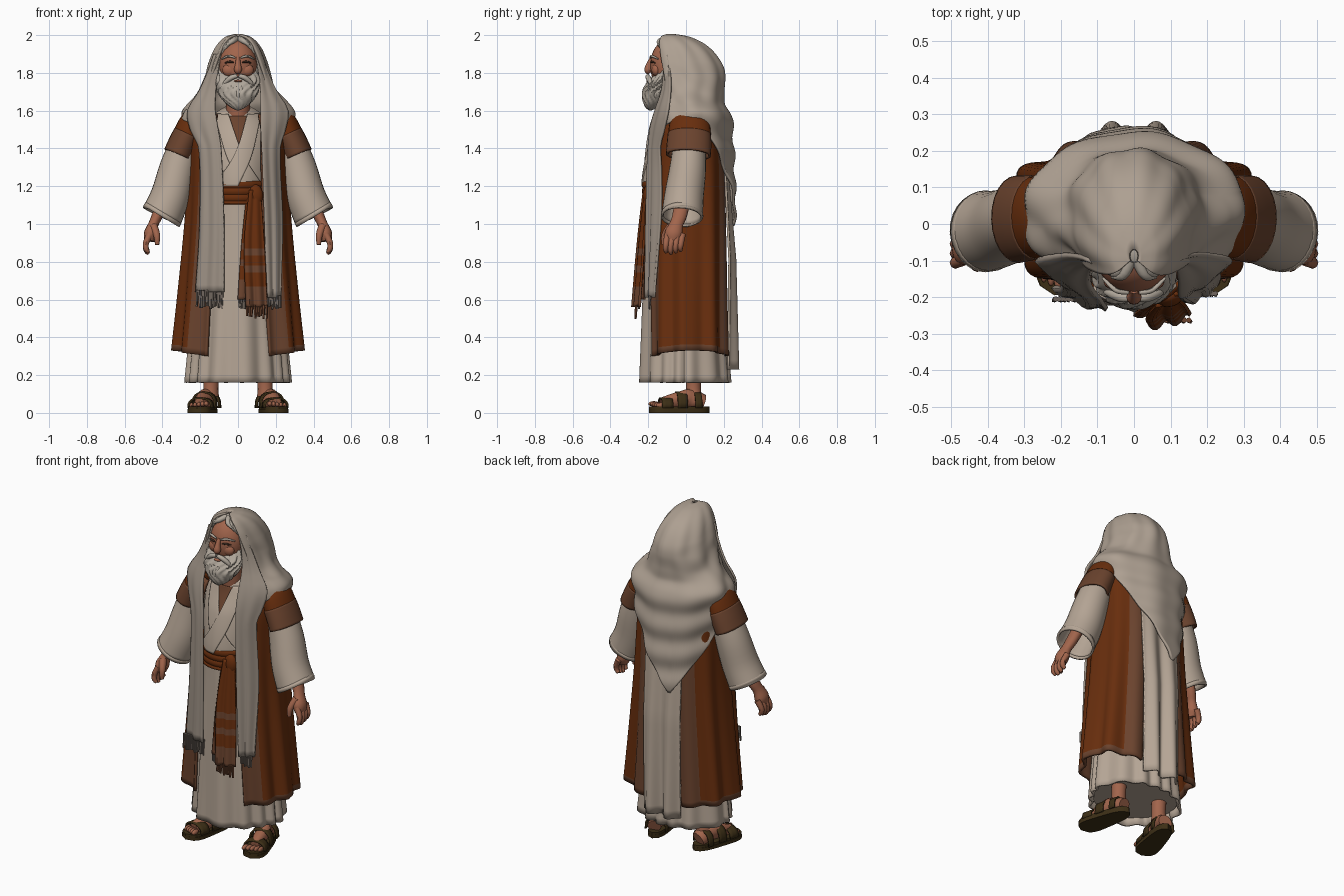
import bpy, bmesh, math, random
from math import sin, cos, pi, sqrt
from mathutils import Vector, Matrix

random.seed(4)
if "Cube" in bpy.data.objects:
    bpy.data.objects.remove(bpy.data.objects["Cube"])


def material(name, *rgb):
    m = bpy.data.materials.new(name)
    m.use_nodes = True
    m.diffuse_color = (*rgb, 1)
    m.node_tree.nodes["Principled BSDF"].inputs["Base Color"].default_value = (*rgb, 1)
    return m


CREAM = material("robe_cream", .46, .375, .3)
SHAWL = material("shawl_cream", .42, .35, .285)
BORDER = material("shawl_border", .34, .285, .235)
BROWN = material("coat_brown", .138, .027, .004)
TRIM = material("trim_brown", .145, .056, .027)
SKIN = material("skin", .36, .13, .072)
HAIR = material("hair_grey", .44, .39, .33)
LEATHER = material("sandal_leather", .046, .028, .008)
FRINGE = material("fringe_grey", .16, .13, .11)
DARK = material("eye_dark", .05, .025, .015)


def finish(name, bm, mats, thick=0):
    bmesh.ops.recalc_face_normals(bm, faces=bm.faces)
    mesh = bpy.data.meshes.new(name)
    bm.to_mesh(mesh)
    bm.free()
    ob = bpy.data.objects.new(name, mesh)
    bpy.context.collection.objects.link(ob)
    for m in mats:
        mesh.materials.append(m)
    if thick:
        mod = ob.modifiers.new("thickness", "SOLIDIFY")
        mod.thickness, mod.offset = thick, 0


def sheet(name, fn, nu, nv, mats, closed=False, thick=.012, rule=None):
    """Grid surface from fn(u, v); rule(u, v) picks the material."""
    bm = bmesh.new()
    cols = nu if closed else nu + 1
    g = [[bm.verts.new(fn(i / nu, j / nv)) for i in range(cols)] for j in range(nv + 1)]
    for j in range(nv):
        for i in range(nu):
            k = (i + 1) % cols
            f = bm.faces.new((g[j][i], g[j][k], g[j + 1][k], g[j + 1][i]))
            if rule:
                f.material_index = rule((i + .5) / nu, (j + .5) / nv)
    finish(name, bm, mats, thick)


def at(rows, z):
    """Smoothly interpolated row of a table at height z (rows run downward)."""
    n = len(rows) - 1
    z = min(rows[0][0], max(rows[n][0], z))
    i = next(k for k in range(n) if z >= rows[k + 1][0])
    a, b, p, q = rows[i], rows[i + 1], rows[max(i - 1, 0)], rows[min(i + 2, n)]
    h = b[0] - a[0]
    t = (z - a[0]) / h
    out = []
    for k in range(1, len(a)):
        m0, m1 = (b[k] - p[k]) / (b[0] - p[0]) * h, (q[k] - a[k]) / (q[0] - a[0]) * h
        d = b[k] - a[k]
        out.append(a[k] + m0 * t + (3 * d - 2 * m0 - m1) * t * t + (m0 + m1 - 2 * d) * t ** 3)
    return out


def tube(name, pts, mat, sides=12, flat=1, cap=True, thick=0, smooth=4):
    """Round tube through (x, y, z, radius) points."""
    p = [Vector(q) for q in pts]
    e = [p[0]] + p + [p[-1]]
    path = []
    for a, b, c, d in zip(e, e[1:], e[2:], e[3:]):
        for k in range(smooth):
            t = k / smooth
            path.append(b + (c - a) * t / 2 + (a - b * 2.5 + c * 2 - d / 2) * t * t
                        + ((b - c) * 1.5 + (d - a) / 2) * t ** 3)
    path.append(p[-1])
    bm, rings = bmesh.new(), []
    for i, c in enumerate(path):
        d = (path[min(i + 1, len(path) - 1)] - path[max(i - 1, 0)]).to_3d().normalized()
        s = d.cross(Vector((0, 1, .01))).normalized()
        w = s.cross(d)
        rings.append([bm.verts.new(c.to_3d() + c.w * (s * cos(2 * pi * k / sides) * flat
                      + w * sin(2 * pi * k / sides))) for k in range(sides)])
    for r, q in zip(rings, rings[1:]):
        for k in range(sides):
            n = (k + 1) % sides
            bm.faces.new((r[k], r[n], q[n], q[k]))
    if cap:
        bm.faces.new(rings[0])
        bm.faces.new(rings[-1])
    finish(name, bm, [mat], thick)


def blob(name, loc, size, mat):
    bm = bmesh.new()
    bmesh.ops.create_uvsphere(bm, u_segments=24, v_segments=14, radius=1,
                              matrix=Matrix.LocRotScale(Vector(loc), None, Vector(size)))
    finish(name, bm, [mat])


# Height tables: z, half width, front depth, back depth
ROBE = [(1.62, .06, .1, .05), (1.54, .17, .12, .13), (1.42, .2, .17, .15), (1.25, .19, .205, .15),
        (1.1, .19, .208, .15), (.6, .23, .222, .19), (.16, .27, .235, .225)]
COAT = [(1.58, .22, .15, .17), (1.5, .25, .18, .19), (1.3, .255, .2, .205), (1.0, .27, .207, .212),
        (.6, .305, .207, .217), (.3, .335, .203, .222)]
FRONT = [(1.93, .15, .115, 0), (1.8, .19, .112, 0), (1.7, .235, .12, 0), (1.6, .3, .15, 0),
         (1.5, .29, .18, 0), (1.3, .262, .205, 0), (1.0, .275, .215, 0), (.6, .305, .218, 0)]


def depth(rows, z, c):
    """Body y for the cosine c; the robe front is pointed, the coat back flattened."""
    _, yf, yb = at(rows, z)
    if c > 0:
        return yb * c ** (.6 if rows is COAT else 1)
    return -yf * (-c) ** (1.45 if rows is ROBE else 1)


def around(rows, z, phi, grow=0):
    """Point on a body table; phi 0 is the back, pi the front."""
    return Vector(((at(rows, z)[0] + grow) * sin(phi), depth(rows, z, cos(phi)) + grow * cos(phi), z))


def drape(name, rows, gap, mats, surface=FRONT, rule=None, fold=0, lean=0, thick=.012):
    """Cloth band on the front of a surface; rows are z, x0, x1."""
    def fn(u, v):
        z = rows[0][0] + (rows[-1][0] - rows[0][0]) * v
        x0, x1 = at(rows, z)
        x = x0 + (x1 - x0) * u
        c = sqrt(max(.02, 1 - (x / at(surface, z)[0]) ** 2))
        return x, depth(surface, z, -c) - gap - lean * v - fold * sin(u * 4 * pi) * (.3 + v), z
    sheet(name, fn, 14, 34, mats, thick=thick, rule=rule)


def fringe(name, x0, x1, y, z, drop, mat, n=9):
    for i in range(n):
        x = x0 + (x1 - x0) * i / (n - 1)
        tube(name, [(x, y, z, .008), (x + random.uniform(-.006, .006), y - .004,
             z - drop * random.uniform(.8, 1.05), .006)], mat, 5, smooth=1)


# Robe with pleats that deepen toward the hem
def robe_fn(u, v):
    z, phi = 1.62 - 1.46 * v, 2 * pi * u
    return around(ROBE, z, phi, .017 * max(0, (v - .35)) * sin(15 * phi + 2 * sin(3 * phi)))


sheet("robe", robe_fn, 150, 40, [CREAM], closed=True)
sheet("robe_underside", lambda u, v: around(ROBE, .2, 2 * pi * u, -.22 * v - .01), 40, 3,
      [CREAM], closed=True, thick=0)
sheet("robe_back_panel", lambda u, v: (-.12 + .24 * u, .205 + .035 * min(1, 2 * v) + .01 * v
      - (.004 + .022 * v) * cos(u * 4 * pi), 1.4 - 1.17 * v), 36, 24, [CREAM])

# Chest: under-shirt patch and crossed lapels
drape("shirt_patch", [(1.57, -.07, .07), (1.36, -.005, .005)], .01, [TRIM], ROBE, thick=.006)
drape("right_lapel", [(1.58, -.12, -.05), (1.36, -.06, .03), (1.2, .02, .13)], .016, [CREAM], ROBE)
drape("left_lapel", [(1.58, .05, .12), (1.36, -.02, .07), (1.2, -.13, .0)], .022, [CREAM], ROBE)

# Sash around the waist and its two hanging tails
sheet("sash", lambda u, v: around(ROBE, 1.225 - .12 * v, 2 * pi * u, .014 + .006 * abs(sin(3.5 * pi * v))),
      60, 14, [BROWN], closed=True)
blob("sash_knot", (.09, -.2, 1.15), (.042, .027, .06), BROWN)
tail_rule = lambda u, v: int(.49 < v < .56 or .64 < v < .72 or v > .82)
drape("sash_tail_inner", [(1.2, .05, .12), (.9, .02, .13), (.6, .0, .14)], .003, [BROWN, TRIM],
      fold=.005, lean=.025, rule=tail_rule)
drape("sash_tail_outer", [(1.18, .06, .12), (.9, .035, .14), (.56, .045, .155)], .016, [BROWN, TRIM],
      fold=.008, lean=.045, rule=tail_rule)
fringe("sash_fringe", .05, .15, -.263, .57, .07, TRIM)
fringe("sash_fringe", .005, .06, -.245, .61, .06, FRINGE, 5)

# Paired parts
for s, side in ((1, "left_"), (-1, "right_")):
    P = lambda pts: [(s * x, y, z, r) for x, y, z, r in pts]

    def coat_fn(u, v):
        z = 1.58 - 1.28 * v + .03 * v * sin(u * pi)
        phi = .38 + (pi - .89) * u
        p = around(COAT, z, phi, .016 * v * sin(u * 8 * pi))
        return s * p.x, p.y, p.z
    sheet(side + "coat_panel", coat_fn, 60, 40, [BROWN, TRIM], thick=.016,
          rule=lambda u, v: int(u < .17 or u > .83 or v > .97))

    # Sleeves
    tube(side + "coat_shoulder", P([(.205, .02, 1.58, .07), (.24, .02, 1.535, .1), (.277, .018, 1.455, .108)]),
         BROWN, 24, .64, cap=False, thick=.012)
    tube(side + "coat_cuff", P([(.268, .018, 1.475, .109), (.292, .016, 1.425, .112), (.318, .013, 1.365, .114)]),
         TRIM, 24, .64, cap=False, thick=.012)
    tube(side + "sleeve", P([(.265, .02, 1.46, .075), (.318, .01, 1.3, .09), (.358, -.01, 1.15, .098),
         (.404, -.02, 1.042, .104)]), CREAM, 28, cap=False, thick=.012)
    tube(side + "sleeve_hem", P([(.394, -.02, 1.06, .105), (.406, -.02, 1.04, .107)]), CREAM, 28,
         cap=False, thick=.01, smooth=1)

    # Arm and hand
    tube(side + "forearm", P([(.35, 0, 1.22, .045), (.42, -.03, 1.06, .04), (.447, -.05, 1.0, .036),
         (.462, -.065, .95, .048), (.468, -.07, .91, .036)]), SKIN, 14, .75)
    for i in range(4):
        y = -.105 + .026 * i
        tube(side + "finger", P([(.466, y + .008, .945, .018), (.487, y, .9, .016),
             (.486, y - .003, .862 + .006 * abs(i - 1), .014), (.474, y, .842 + .008 * abs(i - 1), .009)]), SKIN, 8)
    tube(side + "thumb", P([(.448, -.08, .99, .022), (.43, -.112, .94, .018), (.428, -.118, .89, .011)]), SKIN, 8)

    # Leg, foot and sandal, laid out along a foot turned slightly outward
    def foot(a, b, z):
        """a runs heel to toe, b runs across."""
        return s * (.14 + .078 * a + b), .125 - .32 * a + .2 * b, z
    tube(side + "leg", P([(.145, .045, .32, .05), (.143, .04, .15, .04), (.146, .04, .09, .045)]), SKIN, 14)
    tube(side + "foot", [(*foot(.1, 0, .06), .035), (*foot(.3, 0, .078), .042), (*foot(.55, 0, .064), .038),
         (*foot(.8, 0, .05), .026)], SKIN, 14, 1.25)
    for i in range(5):
        blob(side + "toe", foot(.9 - .018 * i, -.042 + .021 * i, .048 - .002 * i),
             (.013 - .0008 * i, .028, .014), SKIN)

    def half(a):
        return (.046 + .028 * a) * max(0, 1 - abs(2 * a - 1) ** 4) ** .5
    for part, z0, z1, grow in (("sole", 0, .02, 1.0), ("insole", .019, .034, .94)):
        bm = bmesh.new()
        ts = [i / 18 for i in range(19)]
        rim = [foot(a, half(a) * grow, z0) for a in ts] + [foot(a, -half(a) * grow, z0) for a in ts[-2:0:-1]]
        f = bm.faces.new([bm.verts.new(p) for p in rim])
        ext = bmesh.ops.extrude_face_region(bm, geom=[f])["geom"]
        bmesh.ops.translate(bm, vec=(0, 0, z1 - z0), verts=[g for g in ext if isinstance(g, bmesh.types.BMVert)])
        finish(side + part, bm, [LEATHER])
    for a0, a1, top in ((.64, .82, .078), (.4, .56, .109), (.16, .27, .107)):
        sheet(side + "strap", lambda u, v: foot(a0 + (a1 - a0) * v, -.06 * cos(pi * u),
              .025 + (top - .025) * sin(pi * u) ** .6), 18, 3, [LEATHER], thick=.009)

    # Face halves
    blob(side + "cheek", (s * .045, -.158, 1.815), (.038, .024, .034), SKIN)
    tube(side + "brow", P([(.015, -.188, 1.88, .005), (.05, -.181, 1.889, .007), (.085, -.148, 1.874, .004)]), HAIR, 8)
    tube(side + "eye", P([(.022, -.185, 1.855, .003), (.045, -.181, 1.859, .006), (.07, -.163, 1.852, .003)]), DARK, 8)
    tube(side + "moustache", P([(.004, -.202, 1.784, .01), (.035, -.2, 1.775, .014), (.07, -.187, 1.745, .011),
         (.08, -.185, 1.71, .003)]), HAIR, 10)
    for i in range(4):
        t = i / 3
        tube(side + "hair_lock", P([(.01 + .03 * t, -.1, 1.978 - .015 * t, .018), (.03 + .05 * t, -.14 + .02 * t,
             1.968 - .03 * t, .014), (.06 + .038 * t, -.145 + .04 * t, 1.944 - .06 * t, .005)]), HAIR, 8)

# Front ends of the shawl, running down from the hood rim
drape("left_shawl_end", [(1.9, .09, .125), (1.8, .108, .16), (1.7, .118, .205), (1.6, .12, .265), (1.5, .12, .25),
      (1.4, .125, .222), (1.0, .14, .235), (.61, .155, .228)], .024, [BORDER], fold=.005)
drape("right_shawl_end", [(1.9, -.125, -.09), (1.8, -.16, -.108), (1.7, -.205, -.118), (1.6, -.265, -.12),
      (1.5, -.25, -.105), (1.4, -.205, -.09), (1.0, -.2, -.075), (.64, -.222, -.075)],
      .024, [BORDER], fold=.005)
fringe("left_shawl_fringe", .16, .222, -.19, .62, .07, FRINGE, 8)
fringe("right_shawl_fringe", -.215, -.08, -.205, .65, .1, FRINGE, 16)

# Head, nose, neck and beard
tube("neck", [(0, -.05, 1.52, .065), (0, -.08, 1.75, .06)], SKIN, 18)
blob("head", (0, -.095, 1.84), (.1, .095, .135), SKIN)
tube("nose", [(0, -.18, 1.88, .011), (0, -.193, 1.85, .014), (0, -.2, 1.815, .021), (0, -.19, 1.8, .01)], SKIN, 12)
blob("hair_cap", (0, -.075, 1.905), (.1, .072, .08), HAIR)
blob("lower_lip", (0, -.198, 1.757), (.022, .012, .007), SKIN)
BEARD = [(1.86, .098, -.075, .028), (1.8, .104, -.108, .05), (1.75, .112, -.135, .07), (1.7, .105, -.15, .08),
         (1.65, .075, -.165, .062), (1.615, .035, -.182, .03), (1.6, .003, -.19, .003)]


def beard_fn(u, v):
    z, a = 1.86 - .26 * v, 2 * pi * u
    rx, cy, ry = at(BEARD, z)
    k = 1 + .06 * sin(13 * a + 5 * sin(40 * z))
    return rx * k * sin(a), cy + ry * k * cos(a), z


sheet("beard", beard_fn, 80, 26, [HAIR], closed=True, thick=0)
for i in range(13):
    a = (i - 6) / 6
    tube("beard_lock", [(.085 * a, -.205 + .06 * a * a, 1.725, .016), (.08 * a, -.218 + .06 * a * a, 1.68, .016),
         (.05 * a + random.uniform(-.01, .01), -.2 + .04 * a * a, 1.615 + .04 * abs(a), .003)], HAIR, 8)

# Shawl over head and shoulders: z, half width, front, back, opening angle
HOOD = [(2.0, .012, -.1, -.07, 2.3), (1.987, .06, -.13, .01, 2.3), (1.94, .108, -.135, .105, 2.3),
        (1.86, .145, -.125, .175, 2.25), (1.78, .168, -.11, .202, 2.2), (1.7, .2, -.105, .19, 2.3),
        (1.64, .25, -.115, .2, 2.5), (1.58, .297, -.135, .23, 2.6), (1.45, .28, -.17, .243, 2.6),
        (1.2, .26, -.19, .253, 2.6), (.98, .25, -.19, .262, 2.6)]


def hood_fn(u, v):
    w = 2 * u - 1
    drop = min(1, abs(w + .1) / .62)
    low = .98 + .58 * drop - .06 * max(0, abs(w) - .7) / .3
    z = 2.0 - (2.0 - low) * (v ** 1.25)
    rx, yf, yb, a = at(HOOD, z)
    phi = a * w
    y = yf + (yb - yf) * (cos(phi) - cos(a)) / (1 - cos(a))
    # Swagged folds across the back
    amp = .007 * min(1, max(0, (1.85 - z) / .2))
    k = amp * sin(38 * (z - .3 * (w + .1) ** 2) + 3 * w) + .004 * sin(22 * w) * min(1, 4 * v)
    return (rx + k) * sin(phi), y + k * cos(phi), z


sheet("head_shawl", hood_fn, 90, 80, [SHAWL], thick=.014)

# Smooth shading that keeps sharp edges
bpy.ops.object.select_all(action="DESELECT")
for ob in bpy.context.collection.objects:
    if ob.type == "MESH":
        ob.select_set(True)
        bpy.context.view_layer.objects.active = ob
bpy.ops.object.shade_smooth_by_angle(angle=math.radians(45))
